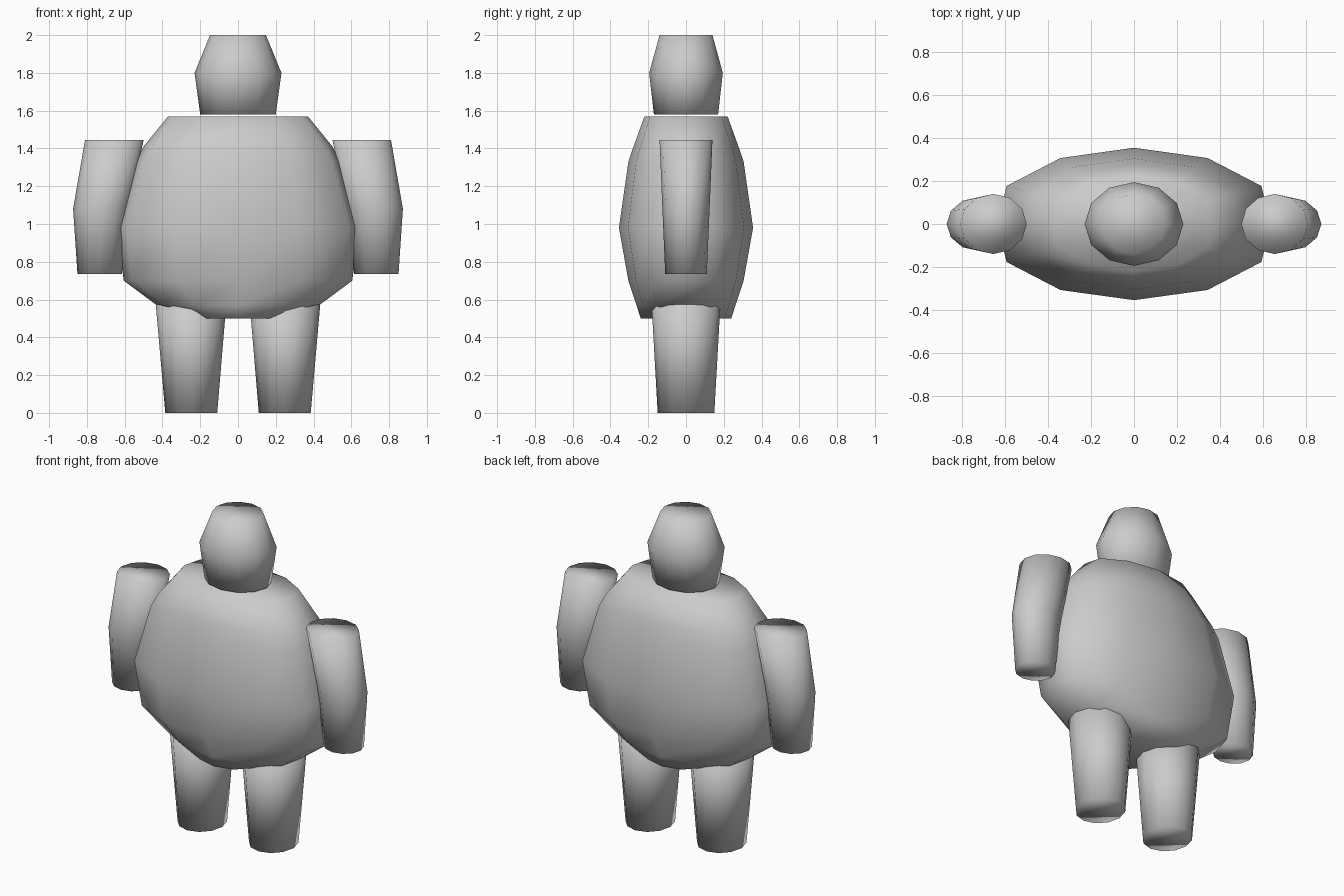
import bpy, bmesh, math

if "Cube" in bpy.data.objects:
    bpy.data.objects.remove(bpy.data.objects["Cube"])

grey = bpy.data.materials.new("plain grey")
grey.use_nodes = True
colour = (0.6, 0.6, 0.6, 1)
grey.diffuse_color = colour
grey.node_tree.nodes["Principled BSDF"].inputs["Base Color"].default_value = colour

SIDES = 12


def loft(name, rings, fullness=1.0):
    """Capped twelve-sided loft; each ring is (z, x_min, x_max, y_radius)."""
    bm = bmesh.new()
    loops = []
    for z, x0, x1, ry in rings:
        loop = []
        for i in range(SIDES):
            a = 2 * math.pi * i / SIDES
            c = max(-1, min(1, math.cos(a) * fullness))
            loop.append(bm.verts.new(((x0 + x1) / 2 + c * (x1 - x0) / 2,
                                      ry * math.sin(a), z)))
        loops.append(loop)
    for low, high in zip(loops, loops[1:]):
        for i in range(SIDES):
            j = (i + 1) % SIDES
            bm.faces.new((low[i], low[j], high[j], high[i]))
    bm.faces.new(loops[0][::-1])
    bm.faces.new(loops[-1])
    bmesh.ops.recalc_face_normals(bm, faces=bm.faces)
    for f in bm.faces:
        f.smooth = True
    mesh = bpy.data.meshes.new(name)
    bm.to_mesh(mesh)
    bm.free()
    mesh.materials.append(grey)
    obj = bpy.data.objects.new(name, mesh)
    bpy.context.collection.objects.link(obj)
    return obj


def centred(rings):
    return [(z, -rx, rx, ry) for z, rx, ry in rings]


# Broad, flattened round body
loft("body", centred([(0.5, 0.22, 0.24), (0.57, 0.43, 0.262), (0.7, 0.605, 0.305),
                      (0.98, 0.64, 0.355), (1.33, 0.54, 0.305),
                      (1.41, 0.5, 0.278), (1.57, 0.37, 0.22)]), 1.07)

# Head floating just above the body
loft("head", centred([(1.58, 0.2, 0.17), (1.8, 0.23, 0.195), (2.0, 0.148, 0.14)]))

# Arms and legs, mirrored left and right
arm = [(0.735, 0.615, 0.85, 0.11), (1.08, 0.575, 0.873, 0.125), (1.445, 0.5, 0.81, 0.14)]
leg = [(0, 0.11, 0.385, 0.15), (0.66, 0.055, 0.443, 0.187)]
for side, s in (("left", 1), ("right", -1)):
    for part, rings in (("arm", arm), ("leg", leg)):
        loft(f"{side}_{part}", [(z, *sorted((s * a, s * b)), r) for z, a, b, r in rings])
